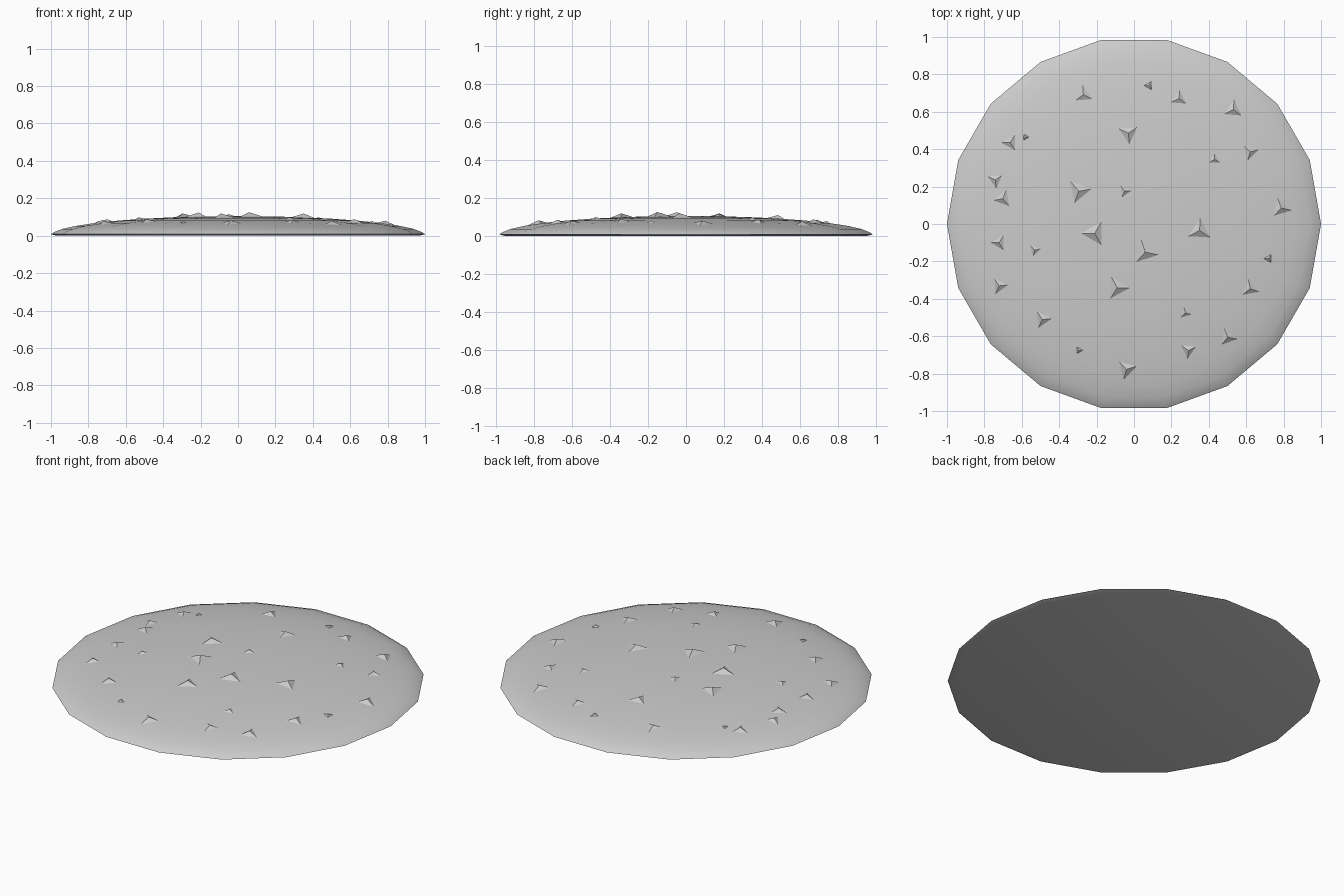
import bpy, bmesh, math
from mathutils import Vector

if "Cube" in bpy.data.objects:
    bpy.data.objects.remove(bpy.data.objects["Cube"])

SIDES, HEIGHT = 18, 0.105


def finish(name, bm, smooth):
    bmesh.ops.recalc_face_normals(bm, faces=bm.faces[:])
    for f in bm.faces:
        f.smooth = smooth
    me = bpy.data.meshes.new(name)
    bm.to_mesh(me)
    bm.free()
    ob = bpy.data.objects.new(name, me)
    bpy.context.collection.objects.link(ob)
    return ob


def dome_z(r):
    return HEIGHT * math.sqrt(max(0.0, 1 - r * r))


# shallow dome: 18-sided rings, slightly tucked flat underside
bm = bmesh.new()
profile = [(0.97, 0.0), (1.0, 0.008)]
profile += [(math.cos(math.radians(a)), HEIGHT * math.sin(math.radians(a)))
            for a in (10, 20, 30, 40, 50, 60, 70, 80)]
rings = [[bm.verts.new((r * math.cos(math.tau * i / SIDES),
                        r * math.sin(math.tau * i / SIDES), z)) for i in range(SIDES)]
         for r, z in profile]
for lo, hi in zip(rings, rings[1:]):
    for i in range(SIDES):
        j = (i + 1) % SIDES
        bm.faces.new((lo[i], lo[j], hi[j], hi[i]))
top = bm.verts.new((0, 0, HEIGHT))
for i in range(SIDES):
    bm.faces.new((rings[-1][i], rings[-1][(i + 1) % SIDES], top))
bm.faces.new(rings[0][::-1])
dome = finish("dome", bm, True)
bpy.context.view_layer.objects.active = dome
dome.select_set(True)
bpy.ops.object.shade_smooth_by_angle(angle=math.radians(30))

# three-sided spikes: x, y, radius, direction of one corner in degrees
SPIKES = [
    (-.27, .69, .055, 95), (.08, .74, .03, 60), (.24, .67, .05, 85), (.53, .61, .055, 85),
    (.62, .385, .05, 15), (.43, .345, .04, 90), (-.03, .485, .065, 275), (-.66, .435, .05, 180),
    (-.58, .465, .025, 0), (-.74, .235, .05, 275), (-.70, .135, .055, 310), (-.295, .175, .075, 130),
    (-.05, .175, .045, 125), (.785, .085, .06, 108), (-.21, -.05, .08, 180), (.35, -.035, .075, 87),
    (.06, -.15, .08, 108), (-.09, -.34, .075, 118), (.72, -.185, .03, 60), (.62, -.345, .055, 100),
    (.275, -.475, .04, 105), (.50, -.605, .055, -10), (.29, -.675, .05, 265), (-.04, -.775, .06, 255),
    (-.295, -.675, .025, 0), (-.49, -.51, .055, 5), (-.53, -.14, .04, 15), (-.72, -.10, .05, 180),
    (-.72, -.33, .05, 5),
]
bm = bmesh.new()
for x, y, size, deg in SPIKES:
    z = dome_z(math.hypot(x, y))
    # lay each spike on the dome's tangent plane
    normal = Vector((x, y, z / HEIGHT ** 2)).normalized()
    base = []
    for k in range(3):
        a = math.radians(deg + 120 * k)
        dx, dy = size * math.cos(a), size * math.sin(a)
        dz = -(normal.x * dx + normal.y * dy) / normal.z
        base.append(bm.verts.new((x + dx, y + dy, z + dz - 0.003)))
    tip = bm.verts.new(Vector((x, y, z)) + normal * size * 0.27)
    for k in range(3):
        bm.faces.new((base[k], base[(k + 1) % 3], tip))
    bm.faces.new(base[::-1])
finish("surface_spikes", bm, False)
